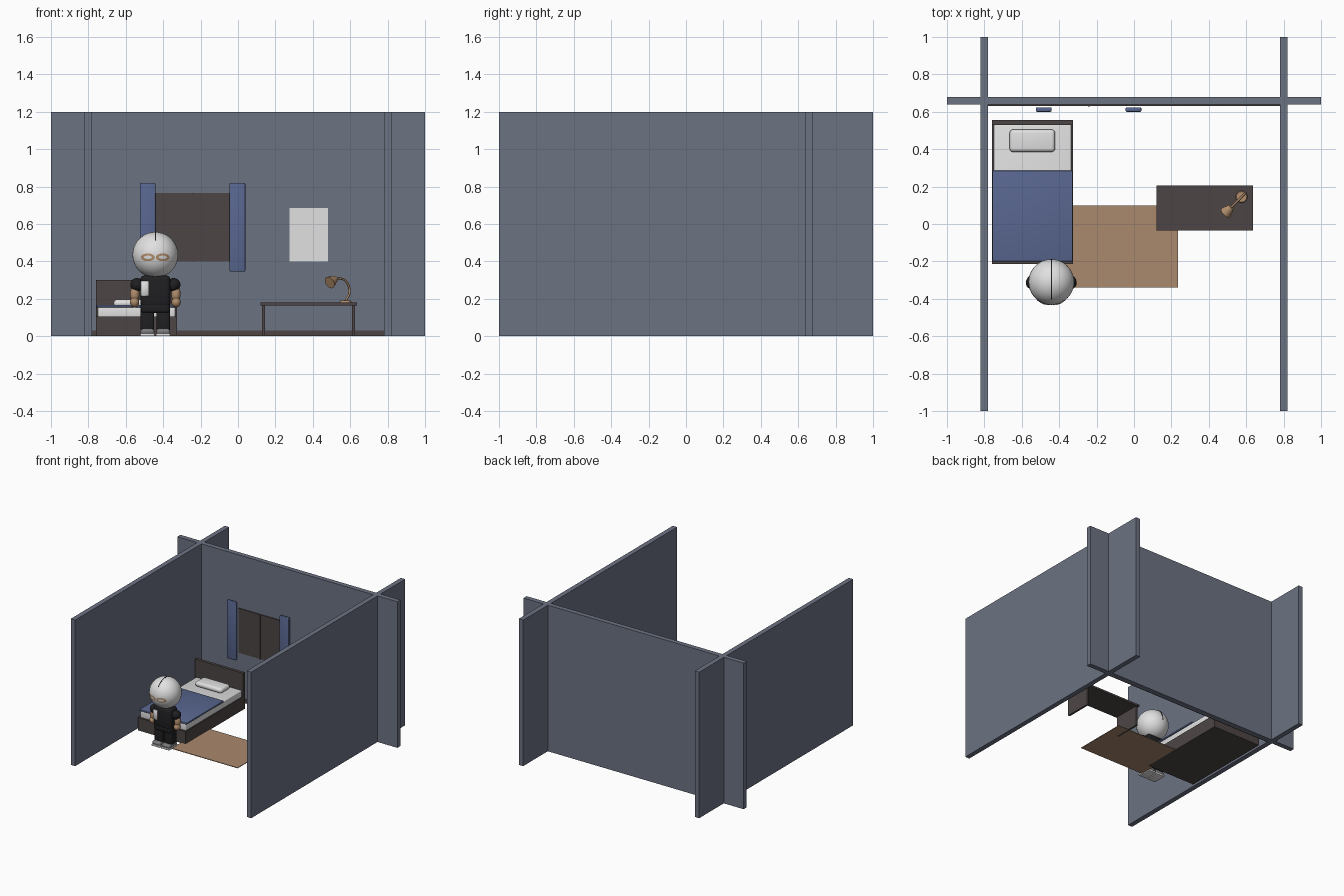
import bpy
import bmesh
from math import sin, cos, radians, sqrt
from mathutils import Vector

cube = bpy.data.objects.get("Cube")
if cube:
    bpy.data.objects.remove(cube, do_unlink=True)


def material(name, red, green, blue):
    mat = bpy.data.materials.new(name)
    mat.use_nodes = True
    mat.diffuse_color = (red, green, blue, 1)
    mat.node_tree.nodes["Principled BSDF"].inputs["Base Color"].default_value = (red, green, blue, 1)
    return mat


WALL = material("slate wall", .15, .17, .225)
WOOD = material("dark wood", .075, .06, .06)
BLUE = material("blue fabric", .1, .135, .28)
WHITE = material("off white", .75, .75, .75)
RUG = material("rug brown", .4, .25, .155)
TAN = material("tan", .44, .27, .15)
BLACK = material("black cloth", .014, .014, .016)
GREY = material("shoe grey", .2, .2, .21)


def finish(name, bm, mat, smooth=False):
    bmesh.ops.recalc_face_normals(bm, faces=bm.faces)
    mesh = bpy.data.meshes.new(name)
    bm.to_mesh(mesh)
    bm.free()
    mesh.materials.append(mat)
    if smooth:
        for face in mesh.polygons:
            face.use_smooth = True
    obj = bpy.data.objects.new(name, mesh)
    bpy.context.collection.objects.link(obj)
    return obj


def box(name, mat, xs, ys, zs, bevel=0, segments=3):
    """Box between the low and high limits on each axis."""
    bm = bmesh.new()
    bmesh.ops.create_cube(bm, size=1)
    for v in bm.verts:
        v.co = [lim[0] + (c + .5) * (lim[1] - lim[0]) for c, lim in zip(v.co, (xs, ys, zs))]
    if bevel:
        bmesh.ops.bevel(bm, geom=bm.edges[:], offset=bevel, segments=segments,
                        profile=.5, affect='EDGES')
    return finish(name, bm, mat, smooth=bevel > 0)


def ball(name, mat, centre, radii, segments=24):
    bm = bmesh.new()
    bmesh.ops.create_uvsphere(bm, u_segments=segments, v_segments=segments // 2, radius=1)
    for v in bm.verts:
        v.co = [m + c * r for m, c, r in zip(centre, v.co, radii)]
    return finish(name, bm, mat, smooth=True)


def cone(name, mat, start, end, r_start, r_end):
    start, end = Vector(start), Vector(end)
    axis = end - start
    bm = bmesh.new()
    bmesh.ops.create_cone(bm, cap_ends=True, segments=20, radius1=r_start,
                          radius2=r_end, depth=axis.length)
    obj = finish(name, bm, mat)
    obj.rotation_mode = 'QUATERNION'
    obj.rotation_quaternion = axis.to_track_quat('Z', 'Y')
    obj.location = (start + end) / 2
    return obj


def tube(name, mat, points, radius):
    curve = bpy.data.curves.new(name, 'CURVE')
    curve.dimensions = '3D'
    curve.bevel_depth = radius
    curve.bevel_resolution = 2
    curve.use_fill_caps = True
    spline = curve.splines.new('BEZIER')
    spline.bezier_points.add(len(points) - 1)
    for bez, point in zip(spline.bezier_points, points):
        bez.co = point
        bez.handle_left_type = bez.handle_right_type = 'AUTO'
    curve.materials.append(mat)
    obj = bpy.data.objects.new(name, curve)
    bpy.context.collection.objects.link(obj)
    return obj


# Room walls and skirting
box("back_wall", WALL, (-1, 1), (.64, .68), (0, 1.2))
for side, x in (("right", -.8), ("left", .8)):
    box(side + "_wall", WALL, (x - .02, x + .02), (-1, 1), (0, 1.2))
box("skirting", WOOD, (-.78, .78), (.632, .64), (0, .03))

# Window, curtains and poster
box("window_panel", WOOD, (-.44, -.04), (.632, .64), (.4, .765))
box("window_divider", WOOD, (-.243, -.237), (.626, .64), (.4, .765))
for side, x in (("right", -.483), ("left", -.003)):
    box(side + "_curtain", BLUE, (x - .042, x + .042), (.6, .624), (.345, .82), .006)
box("poster", WHITE, (.275, .48), (.635, .64), (.4, .685))

# Rug
box("rug", RUG, (-.365, .235), (-.34, .1), (.001, .006))

# Bed
box("bed_frame", WOOD, (-.76, -.325), (-.215, .55), (0, .105))
box("headboard", WOOD, (-.76, -.325), (.53, .555), (0, .3))
box("mattress", WHITE, (-.75, -.335), (-.2, .53), (.1, .157), .006)
box("blanket", BLUE, (-.757, -.328), (-.2, .285), (.154, .168), .004)
box("pillow", WHITE, (-.665, -.422), (.385, .505), (.155, .196), .019, 4)

# Desk with panel legs
box("desk_top", WOOD, (.12, .635), (-.035, .205), (.165, .18))
for side, x in (("right", .136), ("left", .618)):
    box(side + "_desk_leg", WOOD, (x - .008, x + .008), (-.025, .195), (0, .165))

# Desk lamp
cone("lamp_base", TAN, (.575, .145, .18), (.575, .145, .192), .032, .028)
tube("lamp_stem", TAN, [(.575, .145, .19), (.596, .166, .235), (.58, .15, .29),
                        (.55, .12, .308), (.515, .085, .307)], .006)
cone("lamp_shade", TAN, (.49, .06, .287), (.522, .092, .308), .034, .016)

# Figure: centre line and head size
CX, CY, HEAD_Z, HEAD_R = -.442, -.31, .435, .122
ball("head", WHITE, (CX, CY, HEAD_Z), (HEAD_R,) * 3, 40)

# Thin seam over the head
bm = bmesh.new()
rows = []
for angle in range(-50, 91, 10):
    a = radians(angle)
    rows.append([bm.verts.new((CX + dx, CY + r * sin(a), HEAD_Z + r * cos(a)))
                 for dx, r in ((-.003, HEAD_R - .004), (-.003, HEAD_R + .002),
                               (.003, HEAD_R + .002), (.003, HEAD_R - .004))])
for low, high in zip(rows, rows[1:]):
    for i in range(4):
        j = (i + 1) % 4
        bm.faces.new((low[i], low[j], high[j], high[i]))
bm.faces.new(rows[0])
bm.faces.new(rows[-1])
finish("head_seam", bm, BLACK)


def eye_patch(name, mat, dx, width, height, lift):
    """Oval plate that follows the curve of the head."""
    bm = bmesh.new()
    rim = []
    for ring in (1, .66, .33):
        loop = []
        for i in range(24):
            a = radians(15 * i)
            x, z = dx + width * ring * cos(a), -.013 + height * ring * sin(a)
            y = -sqrt((HEAD_R + lift) ** 2 - x * x - z * z)
            loop.append(bm.verts.new((CX + x, CY + y, HEAD_Z + z)))
        rim.append(loop)
    for outer, inner in zip(rim, rim[1:]):
        for i in range(24):
            j = (i + 1) % 24
            bm.faces.new((outer[i], outer[j], inner[j], inner[i]))
    bm.faces.new(rim[-1])
    finish(name, bm, mat, smooth=True)


# Body
box("torso", BLACK, (CX - .08, CX + .08), (CY - .05, CY + .05), (.155, .325), .022)
box("hips", BLACK, (CX - .078, CX + .078), (CY - .047, CY + .047), (.125, .18), .015)
box("chest_patch", WHITE, (CX - .078, CX - .036), (CY - .055, CY - .047), (.215, .295), .002, 1)

# Paired parts, mirrored about the centre line
for side, s in (("right", -1), ("left", 1)):
    eye_patch(side + "_eye_opening", TAN, s * .04, .037, .021, .002)
    eye_patch(side + "_eye", WHITE, s * .04, .022, .009, .004)
    ball(side + "_sleeve", BLACK, (CX + s * .098, CY, .275), (.036, .038, .036))
    ball(side + "_arm", TAN, (CX + s * .11, CY, .225), (.025, .026, .045))
    ball(side + "_hand", TAN, (CX + s * .111, CY - .006, .182), (.025, .03, .028))
    x = CX + s * .042
    box(side + "_leg", BLACK, (x - .036, x + .036), (CY - .038, CY + .038), (.025, .16), .012)
    box(side + "_shoe", GREY, (x - .037, x + .037), (CY - .065, CY + .042), (.01, .04), .012)
    box(side + "_sole", WHITE, (x - .039, x + .039), (CY - .068, CY + .045), (0, .015), .004)
